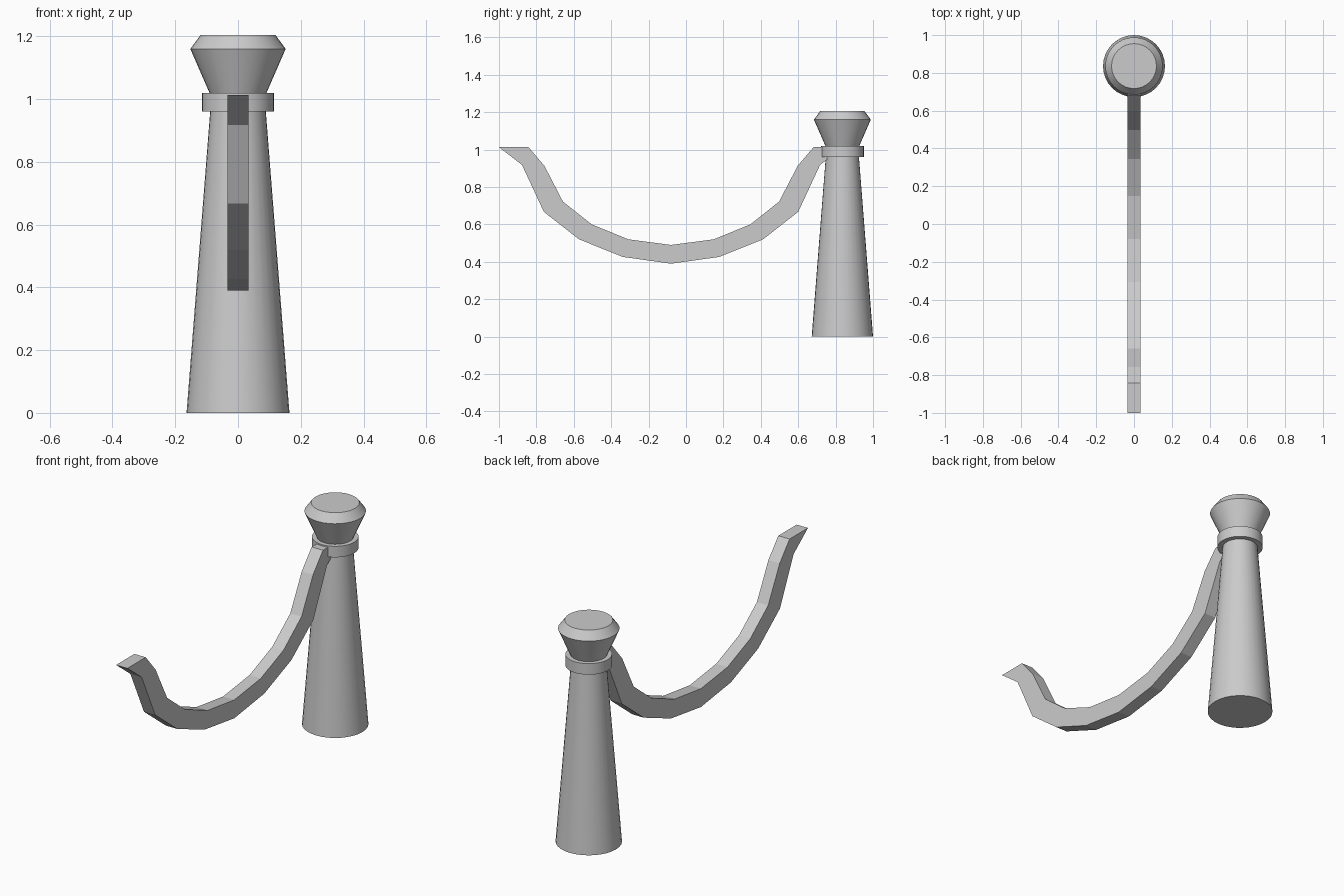
import bpy, bmesh, math

if "Cube" in bpy.data.objects:
    bpy.data.objects.remove(bpy.data.objects["Cube"])

POST_Y = 0.836
SIDES = 32


def finish(name, bm, smooth):
    bmesh.ops.recalc_face_normals(bm, faces=bm.faces[:])
    mesh = bpy.data.meshes.new(name)
    bm.to_mesh(mesh)
    bm.free()
    obj = bpy.data.objects.new(name, mesh)
    bpy.context.collection.objects.link(obj)
    if smooth:
        bpy.ops.object.select_all(action='DESELECT')
        obj.select_set(True)
        bpy.context.view_layer.objects.active = obj
        bpy.ops.object.shade_smooth_by_angle(angle=math.radians(25))
    return obj


def turned(name, profile):
    """Closed solid of revolution from (radius, z) rings."""
    bm = bmesh.new()
    rings = []
    for r, z in profile:
        rings.append([bm.verts.new((r * math.cos(2 * math.pi * i / SIDES),
                                    POST_Y + r * math.sin(2 * math.pi * i / SIDES), z))
                      for i in range(SIDES)])
    for low, high in zip(rings, rings[1:]):
        for i in range(SIDES):
            j = (i + 1) % SIDES
            bm.faces.new((low[i], low[j], high[j], high[i]))
    bm.faces.new(rings[0][::-1])
    bm.faces.new(rings[-1])
    return finish(name, bm, True)


# Tapered post, collar and flared cap
turned("post", [(0.164, 0), (0.084, 1.02)])
turned("collar", [(0.115, 0.96), (0.115, 1.02)])
turned("post_cap", [(0.09, 1.018), (0.152, 1.16), (0.119, 1.205)])

# Hanging rope: (upper offset, upper z, lower offset, lower z) from the sag's middle
MID_Y, HALF_W = -0.08, 0.034
half = [(0, 0.49, 0, 0.39), (0.228, 0.52, 0.258, 0.426), (0.424, 0.60, 0.492, 0.52),
        (0.578, 0.722, 0.68, 0.667), (0.677, 0.913, 0.797, 0.918), (0.762, 1.013, 0.92, 1.013)]
stations = [(-a, b, -c, d) for a, b, c, d in half[:0:-1]] + half
bm = bmesh.new()
loops = []
for uy, uz, ly, lz in stations:
    loops.append([bm.verts.new((x, MID_Y + y, z)) for x, y, z in
                  ((-HALF_W, uy, uz), (HALF_W, uy, uz), (HALF_W, ly, lz), (-HALF_W, ly, lz))])
for a, b in zip(loops, loops[1:]):
    for i in range(4):
        j = (i + 1) % 4
        bm.faces.new((a[i], a[j], b[j], b[i]))
bm.faces.new(loops[0])
bm.faces.new(loops[-1][::-1])
finish("hanging_rope", bm, False)
